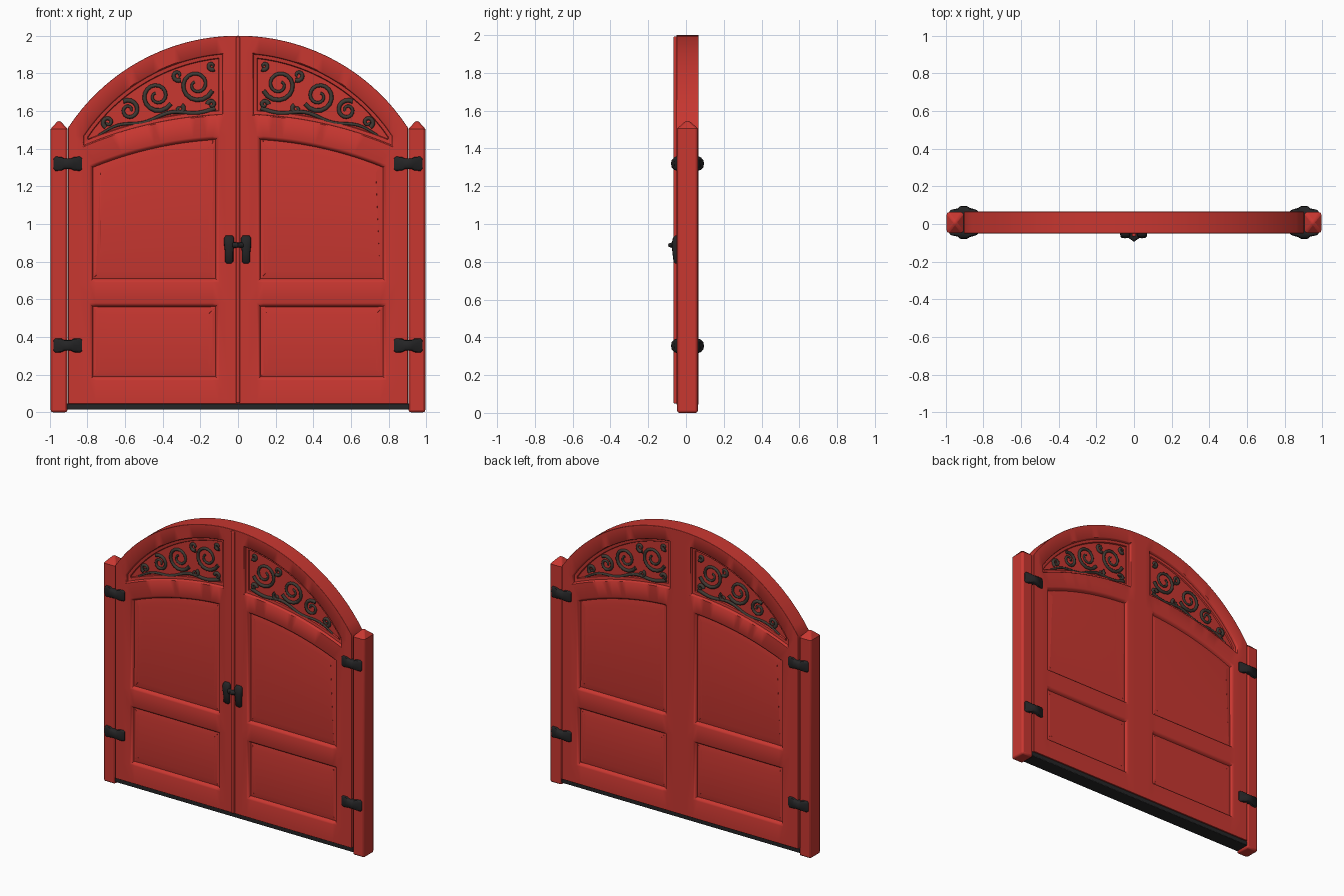
import bpy, bmesh, math
from mathutils import Vector

cube = bpy.data.objects.get("Cube")
if cube:
    bpy.data.objects.remove(cube, do_unlink=True)


def material(name, colour):
    m = bpy.data.materials.new(name)
    m.use_nodes = True
    m.diffuse_color = (*colour, 1)
    bsdf = m.node_tree.nodes["Principled BSDF"]
    bsdf.inputs["Base Color"].default_value = (*colour, 1)
    bsdf.inputs["Roughness"].default_value = 0.7
    return m


RED = material("red paint", (0.58, 0.038, 0.03))
BLACK = material("black iron", (0.018, 0.018, 0.019))
BROWN = material("dark carved bronze", (0.05, 0.042, 0.034))

FRONT, BACK = -0.05, 0.066


def finish(name, mesh, mats, mirror=True, bevel=0.0, limit=60, angle=35):
    """Make the object, add its modifiers and shade it."""
    ob = bpy.data.objects.new(name, mesh)
    bpy.context.collection.objects.link(ob)
    mesh.materials.clear()
    for m in mats:
        mesh.materials.append(m)
    bpy.ops.object.select_all(action="DESELECT")
    ob.select_set(True)
    bpy.context.view_layer.objects.active = ob
    bpy.ops.object.shade_smooth_by_angle(angle=math.radians(angle))
    if mirror:
        ob.modifiers.new("Mirror", "MIRROR")
    if bevel:
        b = ob.modifiers.new("Bevel", "BEVEL")
        b.width, b.segments = bevel, 2
        b.limit_method, b.angle_limit = "ANGLE", math.radians(limit)
    return ob


def to_mesh(bm, name):
    me = bpy.data.meshes.new(name)
    bm.to_mesh(me)
    bm.free()
    return me


def add_box(bm, lo, hi):
    lo, hi = Vector(lo), Vector(hi)
    verts = bmesh.ops.create_cube(bm, size=1)["verts"]
    for v in verts:
        v.co = (lo + hi) / 2 + v.co * (hi - lo)
    return verts


def box(name, lo, hi, mat, bevel, mirror=False):
    bm = bmesh.new()
    add_box(bm, lo, hi)
    return finish(name, to_mesh(bm, name), [mat], mirror, bevel)


# Door leaf: a grid whose rows follow straight or arched rail edges
def flat(z):
    return lambda x: z


def arch(radius, centre):
    return lambda x: centre + math.sqrt(radius * radius - x * x)


EDGE, COLS = 0.902, 20
PANEL, WINDOW = (0.10, 0.79), (0.075, 0.825)
top_arch = arch(1.078, 0.922)
rows = [(flat(0.045), PANEL), (flat(0.17), PANEL), (flat(0.58), PANEL),
        (flat(0.69), PANEL), (arch(2.066, -0.595), PANEL),
        (arch(2.103, -0.526), WINDOW), (arch(0.99, 0.922), WINDOW),
        (top_arch, WINDOW)]


def leaf_grid(bm, y):
    grid = []
    for fn, (a, b) in rows:
        xs = [0, a / 2] + [a + (b - a) * i / COLS for i in range(COLS + 1)]
        xs += [(b + EDGE) / 2, EDGE]
        line = []
        for x in xs:
            z = fn(x) if fn is top_arch else fn(min(x, b))
            line.append(bm.verts.new((x, y, z)))
        grid.append(line)
    openings = {1: [], 3: [], 5: []}
    for j in range(len(grid) - 1):
        for i in range(len(grid[0]) - 1):
            f = bm.faces.new((grid[j][i], grid[j][i + 1],
                              grid[j + 1][i + 1], grid[j + 1][i]))
            if j in openings and 2 <= i < COLS + 2:
                openings[j].append(f)
    rim = grid[0] + [r[-1] for r in grid[1:]] + grid[-1][-2::-1]
    return openings, rim


def sink(bm, faces, steps, inward):
    """Inset a face region in (width, depth, ring material) steps."""
    for width, depth, mat in steps:
        ring = bmesh.ops.inset_region(bm, faces=faces, thickness=width,
                                      depth=0, use_even_offset=True)
        for f in ring["faces"]:
            f.material_index = mat
        for v in {v for f in faces for v in f.verts}:
            v.co.y += depth * inward


panel_steps = [(0.009, 0.003, 0), (0.007, 0.009, 0), (0.004, 0.009, 0), (0.04, -0.007, 0)]
window_steps = [(0.004, 0.004, 0), (0.003, 0.014, 1), (0.018, 0.002, 1), (0.004, 0.008, 1)]

bm = bmesh.new()
front_open, front_rim = leaf_grid(bm, FRONT)
back_open, back_rim = leaf_grid(bm, BACK)
for k in range(len(front_rim) - 1):
    bm.faces.new((front_rim[k], front_rim[k + 1], back_rim[k + 1], back_rim[k]))
bmesh.ops.recalc_face_normals(bm, faces=bm.faces[:])
for openings, inward in ((front_open, 1), (back_open, -1)):
    for row, faces in openings.items():
        if row == 5:
            sink(bm, faces, window_steps, inward)
            for f in faces:
                f.material_index = 2
        else:
            sink(bm, faces, panel_steps, inward)
finish("door_leaves", to_mesh(bm, "door_leaves"), [RED, BLACK, BROWN],
       bevel=0.008, limit=85, angle=45)

# Meeting strip and dark sill
box("meeting_strip", (-0.011, -0.066, 0.05), (0.011, -0.03, 1.993), RED, 0.005)
box("sill", (-0.91, -0.043, 0.015), (0.91, 0.058, 0.047), BLACK, 0.004)

# Gate posts with pointed caps
bm = bmesh.new()
add_box(bm, (0.906, -0.047, 0), (0.995, 0.063, 1.505))
cap = max(bm.faces, key=lambda f: f.calc_center_median().z)
tip = bmesh.ops.poke(bm, faces=[cap])["verts"][0]
tip.co.z += 0.05
finish("gate_posts", to_mesh(bm, "gate_posts"), [RED], bevel=0.012)

# Carved scrollwork inside the arched windows
curve = bpy.data.curves.new("scroll_paths", "CURVE")
curve.dimensions = "3D"
curve.bevel_depth, curve.bevel_resolution = 0.011, 2
curve.use_fill_caps = True


def path(points, y):
    s = curve.splines.new("POLY")
    s.points.add(len(points) - 1)
    for i, (p, (x, z)) in enumerate(zip(s.points, points)):
        p.co = (x, y, z, 1)
        p.radius = 1.1 - 0.5 * i / len(points)


def scroll(cx, cz, r, turns, phase, y):
    n = int(16 * turns)
    pts = []
    for i in range(n + 1):
        a = phase + 2 * math.pi * turns * i / n
        rr = r * (1 - 0.8 * i / n)
        pts.append((cx + rr * math.cos(a), cz + rr * math.sin(a)))
    path(pts, y)


scrolls = [(0.22, 1.74, 0.09, 1.6, 3.5), (0.43, 1.68, 0.085, -1.6, 0.5),
           (0.58, 1.605, 0.055, 1.4, 1.0), (0.69, 1.54, 0.03, -1.2, 2.0),
           (0.14, 1.635, 0.022, 1, 0), (0.31, 1.61, 0.025, 1, 2),
           (0.32, 1.79, 0.03, -1, 1), (0.14, 1.84, 0.022, 1, 4)]
for y in (FRONT + 0.027, BACK - 0.027):
    for cx, cz, r, turns, phase in scrolls:
        n = abs(turns)
        if turns > 0:
            scroll(cx, cz, r, n, phase, y)
        else:
            scroll(cx, cz, r, n, phase + math.pi, y)
    # sweeping stem that follows the lower arch
    stem = [(0.12 + 0.62 * t / 24, 0) for t in range(25)]
    low = arch(2.103, -0.526)
    path([(x, low(x) + 0.035 + 0.012 * math.sin(x * 22)) for x, _ in stem], y)
source = bpy.data.objects.new("scroll_paths", curve)
bpy.context.collection.objects.link(source)
bpy.context.view_layer.update()
scroll_mesh = bpy.data.meshes.new_from_object(
    source.evaluated_get(bpy.context.evaluated_depsgraph_get()))
bpy.data.objects.remove(source, do_unlink=True)
finish("window_scrollwork", scroll_mesh, [BROWN], angle=60)


# Iron fittings: rounded bars lofted from (along, half width, height) stations
def loft(bm, stations, place):
    rings = []
    for along, half, out in stations:
        ring = []
        for k in range(7):
            a = math.pi * k / 6
            c, s = math.cos(a), math.sin(a)
            across = half * math.copysign(abs(c) ** 0.6, c)
            ring.append(bm.verts.new(place(along, across, out * abs(s) ** 0.6)))
        for sign in (-1, 1):
            ring.append(bm.verts.new(place(along, sign * half, -0.012)))
        rings.append(ring)
    for r, q in zip(rings, rings[1:]):
        for k in range(len(r)):
            n = (k + 1) % len(r)
            bm.faces.new((r[k], r[n], q[n], q[k]))
    bm.faces.new(rings[0])
    bm.faces.new(rings[-1])


hinge = [(-0.078, 0.027, 0.003), (-0.068, 0.038, 0.01), (-0.035, 0.036, 0.017),
         (-0.02, 0.028, 0.029), (0.015, 0.028, 0.029), (0.03, 0.036, 0.02),
         (0.062, 0.038, 0.01), (0.074, 0.03, 0.003)]
bm = bmesh.new()
for z in (0.355, 1.32):
    for base, d in ((FRONT, -1), (BACK, 1)):
        loft(bm, hinge, lambda u, v, w: (0.902 - u, base + d * w, z + v))
bmesh.ops.recalc_face_normals(bm, faces=bm.faces[:])
finish("hinges", to_mesh(bm, "hinges"), [BLACK], angle=50)

# Door handles with the latch between them
handle = [(0.79, 0.012, 0.006), (0.80, 0.022, 0.016), (0.85, 0.022, 0.022),
          (0.89, 0.027, 0.026), (0.925, 0.027, 0.02), (0.938, 0.018, 0.008)]
latch = [(-0.035, 0.014, 0.02), (-0.012, 0.016, 0.036), (0, 0.013, 0.045),
         (0.012, 0.016, 0.036), (0.035, 0.014, 0.02)]
bm = bmesh.new()
for x in (-0.047, 0.043):
    loft(bm, handle, lambda u, v, w: (x + v, FRONT - w, u))
loft(bm, latch, lambda u, v, w: (u, FRONT - w, 0.888 + v))
bmesh.ops.recalc_face_normals(bm, faces=bm.faces[:])
finish("door_handles", to_mesh(bm, "door_handles"), [BLACK], mirror=False, angle=50)
